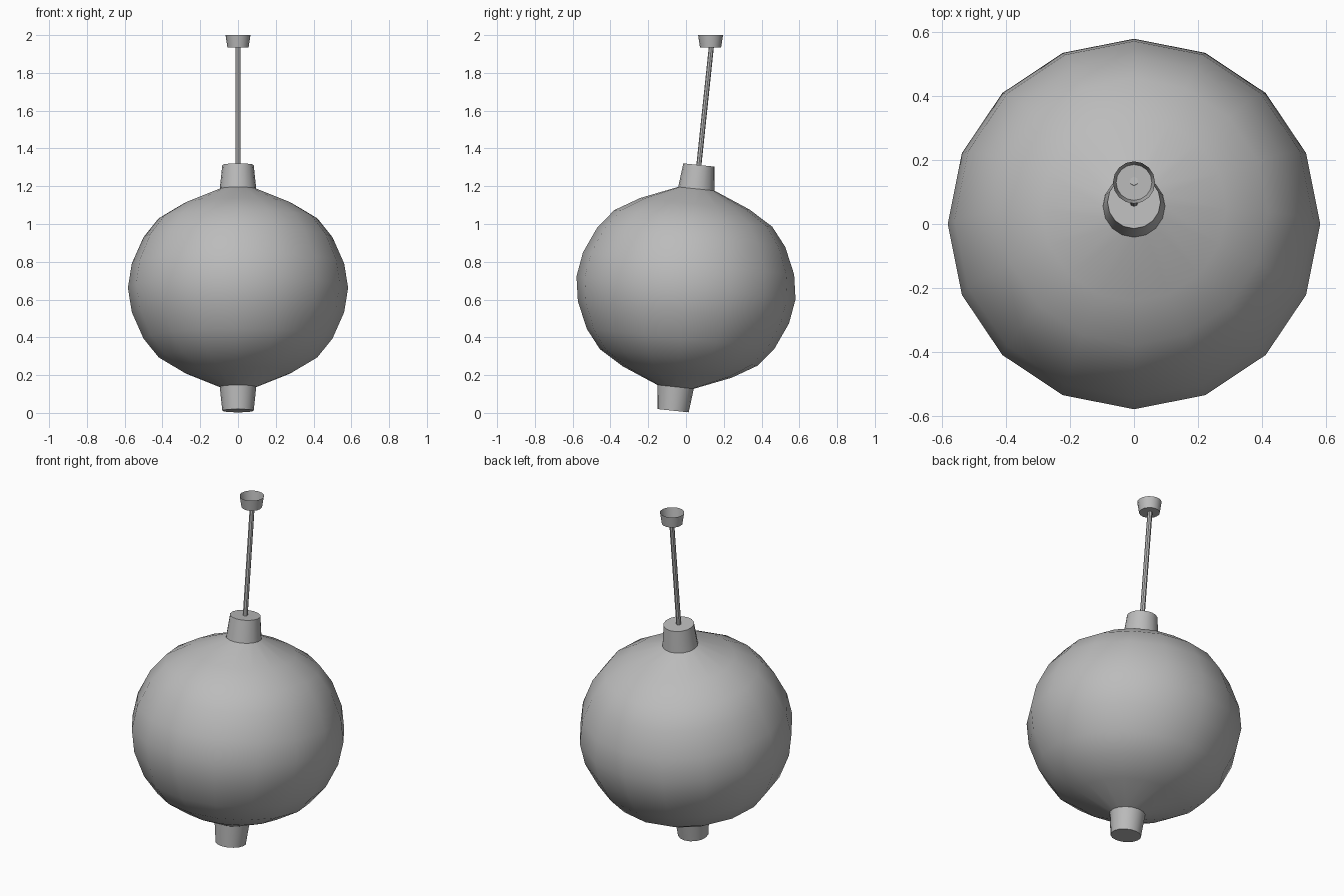
import bpy, bmesh, math
from mathutils import Matrix

cube = bpy.data.objects.get("Cube")
if cube:
    bpy.data.objects.remove(cube, do_unlink=True)

grey = bpy.data.materials.new("light grey")
grey.use_nodes = True
COLOUR = (0.5, 0.5, 0.5, 1)
grey.diffuse_color = COLOUR
grey.node_tree.nodes["Principled BSDF"].inputs["Base Color"].default_value = COLOUR


def lathe(name, profile, sides, matrix, cap_start=False, cap_end=False):
    """Spin a bottom-to-top (radius, height) profile around local z."""
    bm = bmesh.new()
    rings = [[bm.verts.new((r * math.cos(2 * math.pi * i / sides),
                            r * math.sin(2 * math.pi * i / sides), z))
              for i in range(sides)] for r, z in profile]
    for low, high in zip(rings, rings[1:]):
        for i in range(sides):
            j = (i + 1) % sides
            bm.faces.new((low[i], low[j], high[j], high[i]))
    if cap_start:
        bm.faces.new(rings[0][::-1])
    if cap_end:
        bm.faces.new(rings[-1])
    mesh = bpy.data.meshes.new(name)
    bm.to_mesh(mesh)
    bm.free()
    mesh.materials.append(grey)
    obj = bpy.data.objects.new(name, mesh)
    obj.matrix_world = matrix
    bpy.context.collection.objects.link(obj)
    bpy.ops.object.select_all(action='DESELECT')
    obj.select_set(True)
    bpy.context.view_layer.objects.active = obj
    bpy.ops.object.shade_smooth_by_angle(angle=math.radians(40))
    return obj


# The hanging lamp leans back; only the ceiling cup stays upright
lean = Matrix.Translation((0, 0, 0.662)) @ Matrix.Rotation(math.radians(-6), 4, 'X')

# Round shade, symmetric above and below its widest ring
upper = [(0.583, 0), (0.562, 0.13), (0.5, 0.27), (0.42, 0.37), (0.29, 0.448), (0.097, 0.527)]
shade = [(r, -z) for r, z in upper[:0:-1]] + upper
lathe("lamp_shade", shade, 16, lean)

# Collars at both ends of the shade
lathe("top_collar", [(0.097, 0.525), (0.083, 0.654)], 16, lean, True, True)
lathe("bottom_collar", [(0.083, -0.654), (0.097, -0.525)], 16, lean, True, True)

# Hanging rod
lathe("hanging_rod", [(0.0135, 0.64), (0.0135, 1.284)], 8, lean, True, True)

# Open ceiling cup
lathe("ceiling_cup", [(0.056, 1.935), (0.066, 2.0)], 16, Matrix.Translation((0, 0.13, 0)), True)
